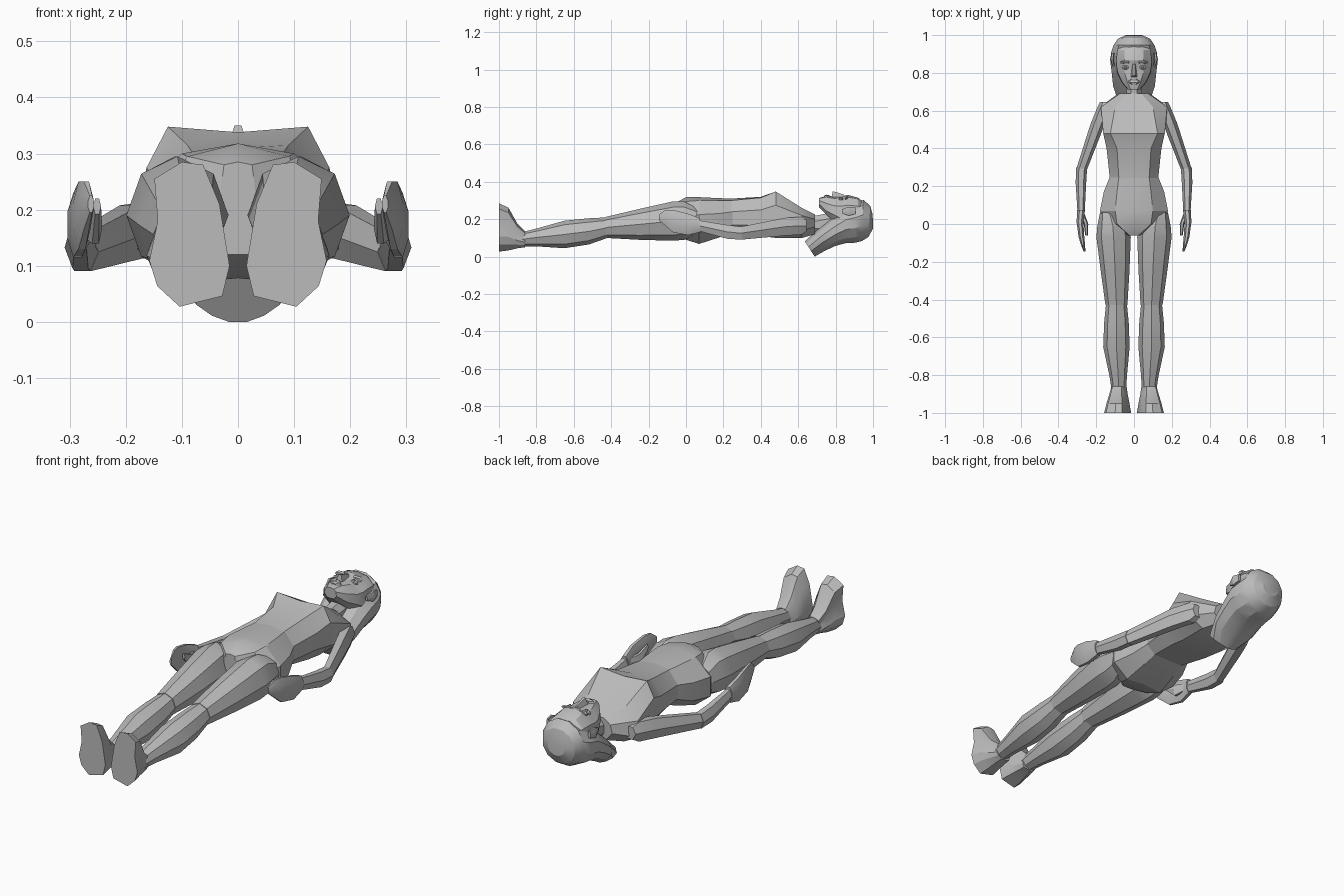
import bpy, bmesh, math

grey = bpy.data.materials.new("plain_grey")
grey.diffuse_color = (0.5, 0.5, 0.5, 1)


def loft(name, rings, mirror=False):
    """Skin a list of equal-length point rings and cap both ends."""
    bm = bmesh.new()
    rows = [[bm.verts.new(p) for p in r] for r in rings]
    n = len(rows[0])
    for a, b in zip(rows, rows[1:]):
        for i in range(n):
            j = (i + 1) % n
            bm.faces.new((a[i], a[j], b[j], b[i]))
    bm.faces.new(rows[0])
    bm.faces.new(rows[-1])
    bmesh.ops.recalc_face_normals(bm, faces=bm.faces)
    me = bpy.data.meshes.new(name)
    bm.to_mesh(me)
    bm.free()
    me.materials.append(grey)
    ob = bpy.data.objects.new(name, me)
    bpy.context.collection.objects.link(ob)
    if mirror:
        ob.modifiers.new("mirror", 'MIRROR').use_mirror_merge = False
    return ob


def oval(y, cx, hw, lo, hi, n=8, turn=0.0, y_hi=None):
    """Ring across y; y_hi tilts its upper edge along y."""
    y_hi = y if y_hi is None else y_hi
    pts = []
    for i in range(n):
        a = turn + 2 * math.pi * i / n
        t = 0.5 + 0.5 * math.sin(a) / math.cos(turn)
        pts.append((cx + hw * math.cos(a) / math.cos(turn),
                    y + (y_hi - y) * t, lo + (hi - lo) * t))
    return pts


def half(y, *xz):
    """Symmetric ring from a half contour running back centre to front centre."""
    right = [(x, y, z) for x, z in xz]
    return right + [(-x, y, z) for x, y, z in right[-2:0:-1]]


def ovals(name, rows, mirror=False, **kw):
    return loft(name, [oval(*r, **kw) for r in rows], mirror)


# torso with bust
waist = ((0, .13), (.08, .13), (.125, .17), (.128, .24), (.08, .30), (0, .31))
loft("torso", [
    half(.69, (0, .12), (.05, .12), (.085, .16), (.075, .20), (.04, .225), (0, .225)),
    half(.62, (0, .10), (.10, .10), (.18, .14), (.175, .22), (.10, .26), (0, .26)),
    half(.48, (0, .10), (.10, .10), (.155, .16), (.163, .275), (.125, .348), (0, .338)),
    half(.40, (0, .11), (.10, .11), (.145, .17), (.145, .25), (.09, .315), (0, .32)),
    half(.24, *waist)])

# pelvis
loft("pelvis", [
    half(.25, *waist),
    half(.17, (0, .10), (.09, .10), (.155, .14), (.16, .23), (.09, .30), (0, .313)),
    half(.07, (0, .078), (.10, .068), (.18, .13), (.18, .225), (.10, .30), (0, .318)),
    half(.0, (0, .09), (.08, .09), (.15, .14), (.15, .2), (.09, .295), (0, .318)),
    half(-.06, (0, .12), (.02, .12), (.03, .16), (.03, .24), (.025, .28), (0, .285))])

# legs: thigh and calf meet at the knee
ovals("thigh", [(.06, .13, .05, .12, .26), (-.01, .112, .082, .09, .295),
                (-.07, .108, .091, .085, .295), (-.25, .10, .076, .09, .255),
                (-.43, .093, .058, .10, .212)], True)
ovals("calf", [(-.42, .093, .055, .10, .21), (-.52, .093, .065, .065, .205),
               (-.65, .093, .07, .045, .192), (-.80, .084, .047, .055, .15),
               (-.88, .08, .038, .055, .13)], True)

# feet: one sole outline shrinking towards the ankle
sole = [(.149, .255), (.10, .285), (.062, .28), (.033, .21), (.015, .10),
        (.028, .046), (.104, .027), (.144, .064), (.158, .109), (.143, .18)]


def sole_ring(y, sx, sz, cx, base):
    return [(cx + (x - .088) * sx, y, base + (z - .027) * sz) for x, z in sole]


loft("foot", [sole_ring(-1, 1, 1, .088, .027), sole_ring(-.95, .85, .89, .086, .033),
              sole_ring(-.90, .68, .50, .083, .045),
              sole_ring(-.86, .56, .33, .08, .05)], True)

# arms
ovals("upper_arm", [(.645, .15, .03, .13, .20), (.615, .16, .035, .11, .22),
                    (.53, .192, .038, .105, .215), (.29, .277, .029, .085, .165)],
      True, n=6)
ovals("forearm", [(.30, .277, .029, .085, .165), (.22, .281, .028, .09, .175),
                  (.06, .28, .019, .135, .20)], True, n=6)

# hands, palms facing the body
ovals("hand", [(.075, .28, .021, .13, .205), (.01, .286, .018, .115, .23),
               (-.07, .278, .015, .13, .25), (-.11, .27, .011, .165, .25),
               (-.145, .262, .005, .195, .225)], True, n=8, turn=math.pi / 8)
ovals("thumb", [(.05, .272, .012, .15, .19), (0, .254, .012, .135, .20),
                (-.06, .251, .007, .19, .222)], True, n=6)

# neck and head
ovals("neck", [(.64, 0, .045, .12, .225), (.70, 0, .04, .12, .22),
               (.79, 0, .045, .13, .24)], turn=math.pi / 8)
loft("head", [
    half(.712, (0, .262), (.02, .264), (.032, .28), (.03, .30), (.018, .312), (0, .314)),
    half(.75, (0, .225), (.04, .225), (.066, .245), (.062, .285), (.034, .318), (0, .324)),
    half(.80, (0, .18), (.06, .18), (.09, .22), (.085, .27), (.05, .31), (0, .322)),
    half(.835, (0, .14), (.07, .14), (.10, .20), (.092, .27), (.05, .306), (0, .322)),
    half(.865, (0, .13), (.07, .13), (.10, .20), (.094, .275), (.05, .318), (0, .33)),
    half(.92, (0, .13), (.07, .13), (.095, .20), (.088, .27), (.05, .307), (0, .315)),
    half(.965, (0, .15), (.05, .15), (.07, .20), (.065, .25), (.03, .275), (0, .28))])

# hair: rounded cap running into a hanging slab
t = math.pi / 12
hair = [(1.0, .045, .15, .225, .998), (.975, .085, .105, .272, .985),
        (.94, .109, .083, .304, .948), (.90, .121, .074, .288, .915),
        (.855, .125, .072, .272, .86), (.80, .118, .058, .225, .80),
        (.74, .11, .03, .16, .72), (.688, .06, 0, .082, .635)]
cap = [oval(y, 0, hw, lo, hi, 12, t, yh) for y, hw, lo, hi, yh in hair]
cap[-1] = [(x * (1 + 9 * max(0, z - .005)), y, z) for x, y, z in cap[-1]]
loft("hair", cap)

# face details
loft("nose", [[(-.008, .85, .318), (.008, .85, .318), (.004, .845, .331), (-.004, .845, .331)],
              [(-.018, .778, .316), (.018, .778, .316), (.006, .785, .35), (-.006, .785, .35)]])
ovals("lips", [(.738, 0, .012, .315, .326), (.750, 0, .030, .306, .331),
               (.757, 0, .032, .304, .328), (.768, 0, .014, .31, .331)])
for name, cy, r, depth, lift in (("eye", .829, .021, .008, .311), ("pupil", .829, .008, .004, .318)):
    rings = []
    for s, z in ((1, lift - depth), (1, lift), (.6, lift + .004)):
        rings.append([(.045 + s * r * math.cos(a * math.pi / 4),
                       cy + s * r * .55 * math.sin(a * math.pi / 4), z) for a in range(8)])
    loft(name, rings, True)
ovals("brow", [(.85, .046, .026, .302, .322), (.858, .044, .028, .304, .328),
               (.864, .042, .022, .306, .325)], True, n=6)
ovals("ear", [(.835, .108, .006, .23, .255), (.87, .117, .01, .215, .27),
              (.905, .112, .008, .225, .265)], True, n=6)

# smooth shading with sharp creases
for ob in bpy.context.collection.objects:
    ob.select_set(True)
    bpy.context.view_layer.objects.active = ob
bpy.ops.object.shade_smooth_by_angle(angle=math.radians(25))
